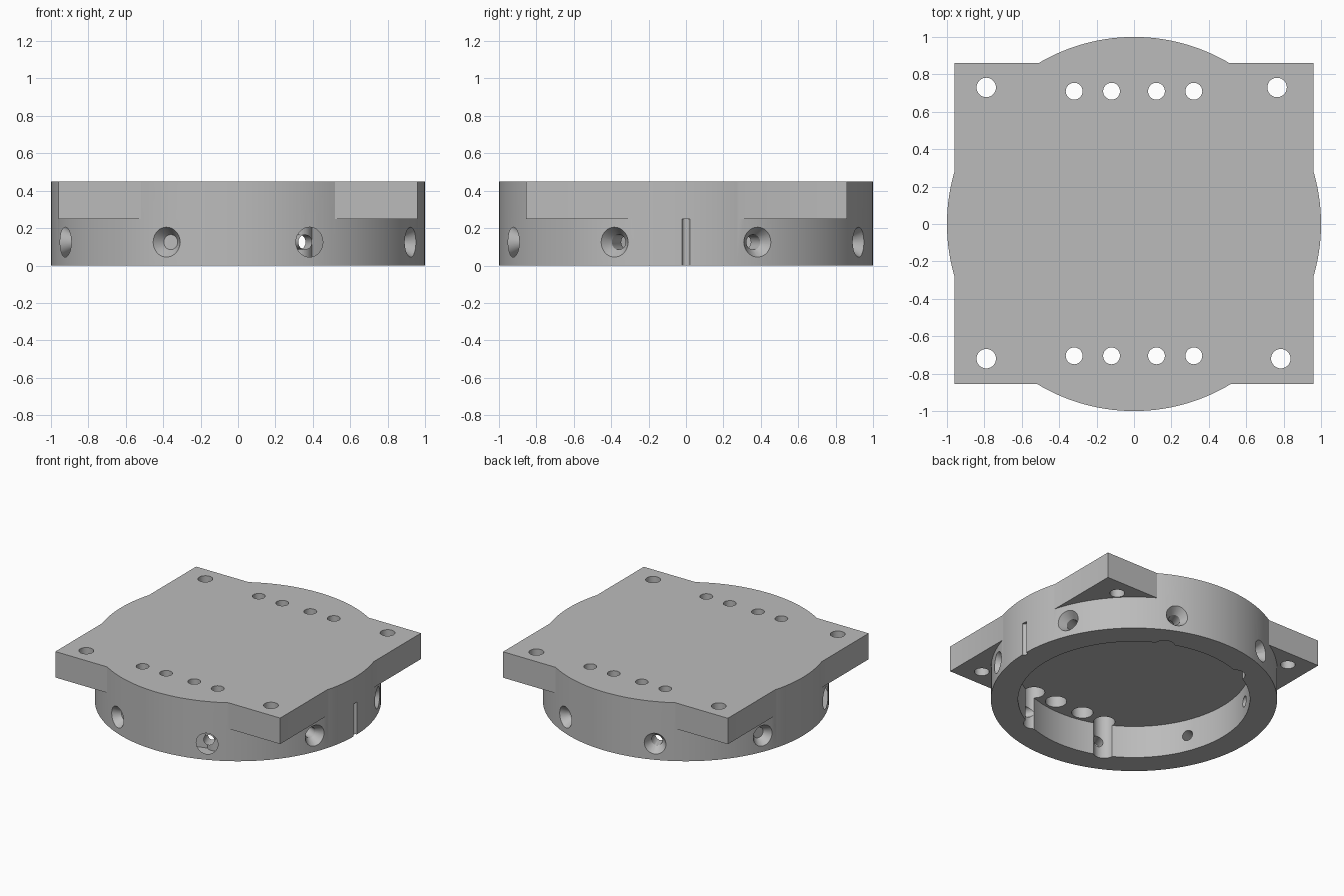
import bpy
from math import radians, cos, sin
from mathutils import Vector

cube = bpy.data.objects.get("Cube")
if cube:
    bpy.data.objects.remove(cube, do_unlink=True)

HEIGHT, LEDGE = 0.45, 0.25

grey = bpy.data.materials.new("machined grey")
grey.use_nodes = True
grey.diffuse_color = (0.5, 0.5, 0.5, 1)
grey.node_tree.nodes["Principled BSDF"].inputs["Base Color"].default_value = (0.5, 0.5, 0.5, 1)


def rod(name, r, x, y, z0, z1, sides=40):
    """Upright cylinder between two heights."""
    bpy.ops.mesh.primitive_cylinder_add(vertices=sides, radius=r, depth=z1 - z0,
                                        location=(x, y, (z0 + z1) / 2))
    bpy.context.object.name = name
    return bpy.context.object


def radial_cone(name, angle, r_in, r_out, start, end):
    """Cone or cylinder pointing outward through the ring wall."""
    out = Vector((cos(angle), sin(angle), 0))
    bpy.ops.mesh.primitive_cone_add(vertices=40, radius1=r_in, radius2=r_out, depth=end - start,
                                    location=out * (start + end) / 2 + Vector((0, 0, LEDGE / 2)))
    ob = bpy.context.object
    ob.name = name
    ob.rotation_euler = out.to_track_quat('Z', 'Y').to_euler()
    return ob


def combine(target, tool, operation='DIFFERENCE'):
    """Apply a boolean and discard the tool."""
    tool.hide_render = True
    bpy.context.view_layer.objects.active = target
    mod = target.modifiers.new("boolean", 'BOOLEAN')
    mod.operation, mod.solver, mod.object = operation, 'EXACT', tool
    bpy.ops.object.modifier_apply(modifier=mod.name)
    bpy.data.objects.remove(tool, do_unlink=True)


# Round body with the rectangular mounting plate
body = rod("mounting_base", 1, 0, 0, 0, HEIGHT, 160)
bpy.ops.mesh.primitive_cube_add(size=1, location=(0, 0.002, (LEDGE + HEIGHT) / 2))
plate = bpy.context.object
plate.scale = (1.918, 1.715, HEIGHT - LEDGE)
combine(body, plate, 'UNION')

# Open cavity underneath
combine(body, rod("cavity", 0.81, 0, 0, -0.1, LEDGE, 160))

# Two rows of counterbored screw holes
for y in (-0.705, 0.71):
    for x in (-0.32, -0.12, 0.12, 0.32):
        combine(body, rod("counterbore", 0.075, x, y, -0.1, 0.37))
        combine(body, rod("screw_hole", 0.045, x, y, 0.3, 0.6))

# Corner holes
for x, y in ((-0.79, 0.73), (0.765, 0.73), (-0.79, -0.72), (0.785, -0.72)):
    combine(body, rod("corner_hole", 0.052, x, y, 0.1, 0.6))

# Countersunk holes around the ring wall
for i in range(8):
    a = radians(22.5 + 45 * i)
    combine(body, radial_cone("wall_hole", a, 0.04, 0.04, 0.6, 1.1))
    combine(body, radial_cone("countersink", a, 0.04, 0.1, 0.94, 1.03))

# Alignment groove on one side
combine(body, rod("alignment_groove", 0.021, 1, 0, -0.1, LEDGE, 24))

# Finish
body.data.materials.clear()
body.data.materials.append(grey)
for p in body.data.polygons:
    p.material_index = 0
bpy.ops.object.select_all(action='DESELECT')
body.select_set(True)
bpy.context.view_layer.objects.active = body
bpy.ops.object.shade_smooth_by_angle(angle=radians(30))
